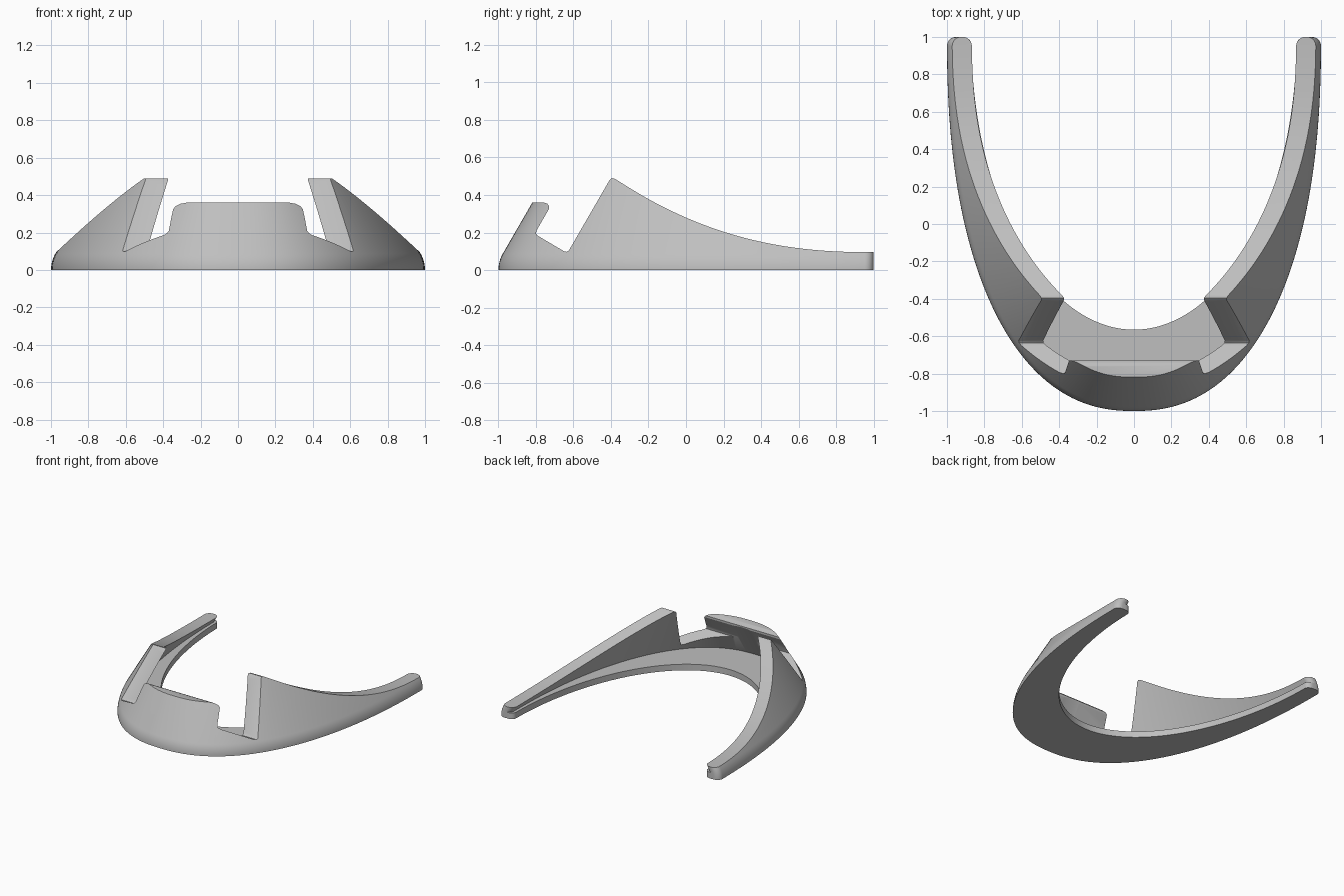
import bpy, bmesh, math
from mathutils import Vector

cube = bpy.data.objects.get("Cube")
if cube:
    bpy.data.objects.remove(cube, do_unlink=True)

POWER = 2.3                  # fullness of the outer plan curve
LEAN = math.tan(math.radians(30))
WALL, FLANGE, ROOF = 0.105, 0.05, 0.56
FILLET, TIP = 0.175, 0.048   # foot fillet and rounded arm tips


def material(name, rgb):
    m = bpy.data.materials.new(name)
    m.use_nodes = True
    m.diffuse_color = (*rgb, 1)
    m.node_tree.nodes["Principled BSDF"].inputs["Base Color"].default_value = (*rgb, 1)
    return m


def make_object(name, bm):
    bmesh.ops.recalc_face_normals(bm, faces=bm.faces)
    mesh = bpy.data.meshes.new(name)
    bm.to_mesh(mesh)
    bm.free()
    ob = bpy.data.objects.new(name, mesh)
    bpy.context.collection.objects.link(ob)
    return ob


def section(s, side, squeeze):
    """Cross-section of flange and leaning wall at depth s along the U."""
    x = side * max(0, 1 - s ** POWER) ** (1 / POWER)
    base = Vector((x, 1 - 2 * s, 0))
    inward = Vector((-side * abs(x) ** (POWER - 1), s ** (POWER - 1) / 2, 0)).normalized()

    def at(offset, z):
        return base + inward * offset + Vector((0, 0, z))

    # Outer foot fillet, then the straight leaning face
    pts = []
    for i in range(7):
        a = math.radians(5 * i)
        pts.append(at(FILLET * (1 - math.cos(a)) + squeeze, FILLET * math.sin(a)))
    lean = lambda z: LEAN * z - 0.027
    pts.append(at(lean(ROOF) + squeeze, ROOF))
    # Inner face of the wall and the flat flange
    for z in (ROOF, FLANGE):
        pts.append(at(lean(z) + WALL - squeeze, z))
    edge_x = side * (0.87 * math.sqrt(max(0, 1 - s * s)) + squeeze)
    for z in (FLANGE, 0):
        pts.append(Vector((edge_x, 1 - 1.565 * s, z)))
    return pts


def swept_body():
    # Rounded tip stations followed by the long curve
    half = []
    for i in range(9):
        a = math.pi / 2 * i / 8
        half.append((TIP * (1 - math.cos(a)) / 2, TIP * (1 - math.sin(a))))
    steps = 56
    for i in range(2, steps):
        half.append((math.sin(math.pi / 2 * i / steps) ** (2 / POWER), 0))
    stations = [(s, 1, d) for s, d in half] + [(1, 1, 0)]
    stations += [(s, -1, d) for s, d in reversed(half)]

    bm = bmesh.new()
    rings = [[bm.verts.new(p) for p in section(*st)] for st in stations]
    n = len(rings[0])
    for a, b in zip(rings, rings[1:]):
        for j in range(n):
            k = (j + 1) % n
            bm.faces.new((a[j], a[k], b[k], b[j]))
    bm.faces.new(rings[0])
    bm.faces.new(rings[-1])
    bmesh.ops.triangulate(bm, faces=bm.faces)
    return make_object("curved_frame", bm)


def side_cutter():
    # Side outline: front lip, notch, peaked shoulder and falling arm
    outline = [(-1.2, -0.2), (-1.2, 0.36), (-0.757, 0.36), (-0.74, 0.354),
               (-0.73, 0.341), (-0.731, 0.325), (-0.797, 0.21), (-0.8, 0.195),
               (-0.792, 0.184), (-0.65, 0.1), (-0.635, 0.097), (-0.624, 0.105),
               (-0.406, 0.482), (-0.396, 0.49), (-0.382, 0.488)]
    for i in range(1, 33):
        u = 1 - i / 32
        outline.append((1 - 1.375 * u, 0.095 + 0.39 * u ** 2.35))
    outline += [(1.2, 0.095), (1.2, -0.2)]
    bm = bmesh.new()
    face = bm.faces.new([bm.verts.new((-1.3, y, z)) for y, z in outline])
    ext = bmesh.ops.extrude_face_region(bm, geom=[face])
    moved = [v for v in ext["geom"] if isinstance(v, bmesh.types.BMVert)]
    bmesh.ops.translate(bm, verts=moved, vec=(2.6, 0, 0))
    if face.is_valid and len(face.edges) and any(len(e.link_faces) > 2 for e in face.edges):
        bm.faces.remove(face)
    bmesh.ops.holes_fill(bm, edges=bm.edges)
    ob = make_object("outline_cutter", bm)
    ob.hide_render = True
    return ob


# Trim the swept body to the side outline
frame = swept_body()
cutter = side_cutter()
trim = frame.modifiers.new("trim", "BOOLEAN")
trim.operation = "INTERSECT"
trim.solver = "EXACT"
trim.object = cutter
bpy.context.view_layer.update()
result = bpy.data.meshes.new_from_object(
    frame.evaluated_get(bpy.context.evaluated_depsgraph_get()))
frame.modifiers.clear()
frame.data = result
bpy.data.objects.remove(cutter, do_unlink=True)

frame.data.materials.clear()
frame.data.materials.append(material("light_grey", (0.52, 0.52, 0.52)))
for poly in frame.data.polygons:
    poly.material_index = 0

# Smooth curved faces, keep crisp edges
bpy.ops.object.select_all(action="DESELECT")
frame.select_set(True)
bpy.context.view_layer.objects.active = frame
bpy.ops.object.shade_smooth_by_angle(angle=math.radians(25))
